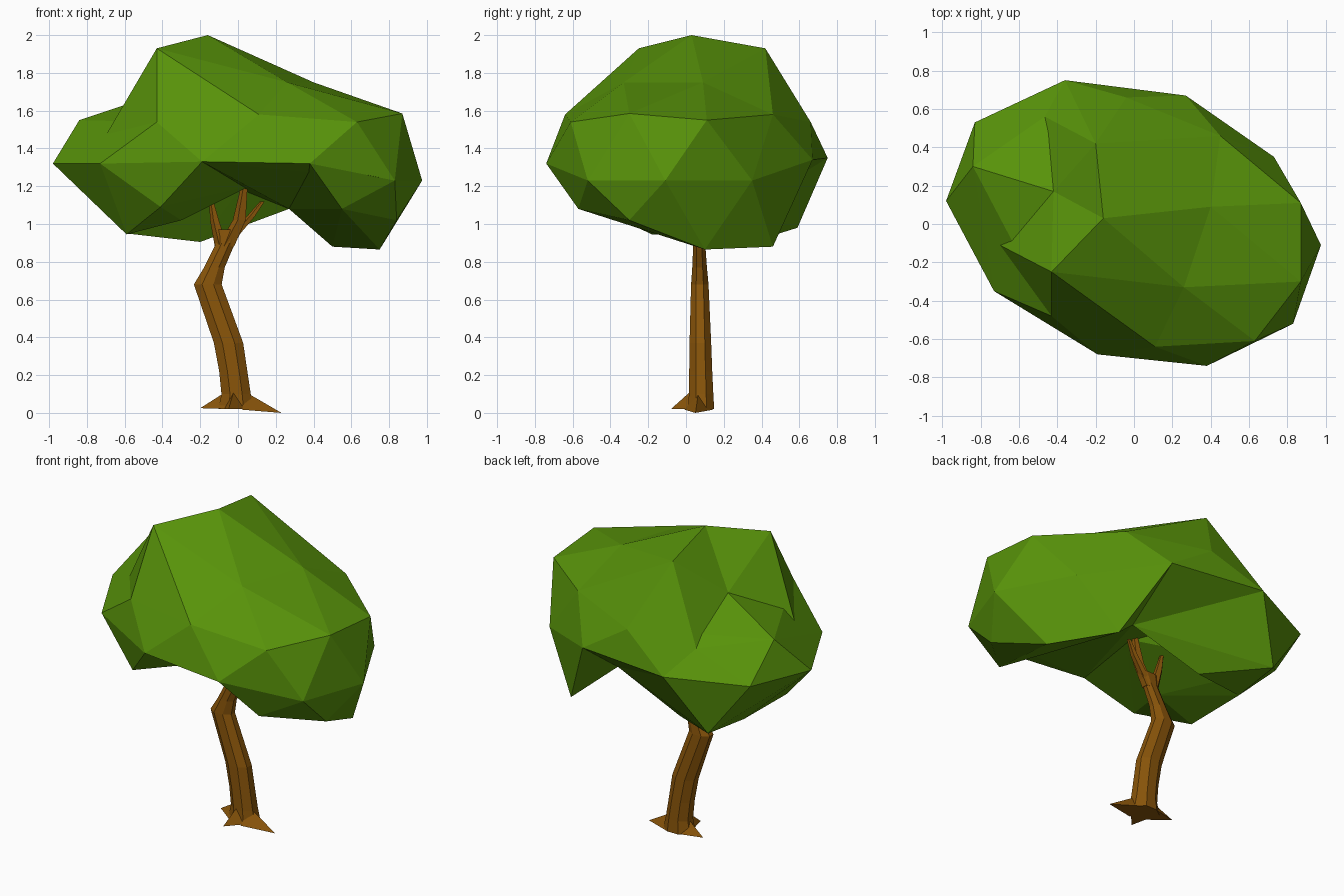
import bpy, bmesh, math
from mathutils import Vector

if "Cube" in bpy.data.objects:
    bpy.data.objects.remove(bpy.data.objects["Cube"])


def material(name, rgb):
    m = bpy.data.materials.new(name)
    m.diffuse_color = (*rgb, 1)
    m.use_nodes = True
    m.node_tree.nodes["Principled BSDF"].inputs["Base Color"].default_value = m.diffuse_color
    return m


leaf = material("leaf_green", (0.097, 0.29, 0.003))
bark = material("bark_brown", (0.25, 0.09, 0.003))


def finish(name, bm, mat):
    bmesh.ops.recalc_face_normals(bm, faces=bm.faces)
    me = bpy.data.meshes.new(name)
    bm.to_mesh(me)
    bm.free()
    me.materials.append(mat)
    ob = bpy.data.objects.new(name, me)
    bpy.context.collection.objects.link(ob)
    return ob


def lobe(name, points, dents=()):
    """Faceted leaf mass: convex skin around corner points, then dented corners sink back.
    Each dent is (corner, height it is lifted while the skin is made)."""
    bm = bmesh.new()
    for p in points:
        bm.verts.new(p)
    sunk = [(bm.verts.new((x, y, z + lift)), lift) for (x, y, z), lift in dents]
    bmesh.ops.convex_hull(bm, input=bm.verts[:])
    for v, lift in sunk:
        v.co.z -= lift
    loose = [v for v in bm.verts if not v.link_faces]
    bmesh.ops.delete(bm, geom=loose, context='VERTS')
    return finish(name, bm, leaf)


def limb(name, rings, sides=6):
    """Bent tapered tube; each ring is (x, y, z, x radius, y radius)."""
    bm = bmesh.new()
    loops = []
    for x, y, z, rx, ry in rings:
        loops.append([bm.verts.new((x + rx * math.cos(math.tau * (i + 0.5) / sides) / 0.93,
                                    y + ry * math.sin(math.tau * (i + 0.5) / sides), z))
                      for i in range(sides)])
    for a, b in zip(loops, loops[1:]):
        for i in range(sides):
            j = (i + 1) % sides
            bm.faces.new((a[i], a[j], b[j], b[i]))
    bm.faces.new(loops[0][::-1])
    bm.faces.new(loops[-1])
    return finish(name, bm, bark)


# corners shared between neighbouring lobes
slope_left = (-0.70, -0.11, 1.47)
slope_mid = (-0.42, 0.17, 1.69)
slope_back = (-0.465, 0.56, 1.49)
back_top = (-0.04, 0.66, 1.54)
rim_front_left = (-0.19, -0.68, 1.33)
rim_front_right = (0.38, -0.74, 1.32)
rim_back_left = (-0.36, 0.75, 1.35)
rim_back_right = (0.27, 0.67, 1.34)
side_front = (0.83, -0.52, 1.23)
side_tip = (0.975, -0.11, 1.23)
side_back = (0.73, 0.35, 1.23)
arch = (0.27, 0.31, 1.08)
low_left = (-0.59, 0.25, 0.95)
low_back = (-0.57, 0.59, 0.98)

# main crown
lobe("crown_main", [
    (-0.16, 0.03, 2.0), (-0.43, -0.25, 1.93), (-0.20, 0.42, 1.93),
    slope_left, slope_back, (-0.43, -0.48, 1.54),
    (0.11, -0.64, 1.58), (0.63, -0.61, 1.54),
    (0.87, -0.30, 1.585), (0.87, 0.11, 1.55),
    (0.45, 0.46, 1.58), back_top, rim_front_left, rim_front_right,
    rim_back_left, rim_back_right, side_front, side_tip, side_back,
    (0.08, 0.0, 1.19), arch],
    dents=[(slope_mid, 0.24), ((0.26, -0.33, 1.75), 0.1), ((0.40, 0.09, 1.75), 0.1)])

# left lobe, lower and reaching to the back
lobe("crown_left", [
    slope_left, slope_mid, slope_back, back_top, (-0.84, 0.30, 1.55),
    (-0.98, 0.12, 1.32), (-0.83, 0.53, 1.33), (-0.73, -0.35, 1.32),
    (-0.43, -0.48, 1.54), (-0.41, -0.49, 1.09), rim_front_left,
    rim_back_left, low_left, low_back, (-0.59, -0.18, 0.945),
    (-0.30, -0.15, 1.02), (0.06, 0.0, 1.2)])

# hanging back lobe
lobe("crown_back", [
    low_left, low_back, (-0.20, 0.35, 0.905), arch, rim_back_left,
    (0.06, 0.15, 1.25), (-0.02, 0.62, 1.37)])

# hanging right lobe
lobe("crown_right", [
    side_front, side_tip, side_back, rim_front_right, rim_back_right, arch,
    (0.55, -0.57, 1.08), (0.84, -0.30, 1.02), (0.75, 0.10, 0.865),
    (0.50, 0.46, 0.88), (0.53, 0.48, 1.22)])

# trunk
limb("trunk", [
    (-0.01, 0.08, 0.02, 0.095, 0.075), (-0.01, 0.08, 0.10, 0.078, 0.07),
    (-0.025, 0.078, 0.22, 0.075, 0.066), (-0.05, 0.076, 0.37, 0.078, 0.062),
    (-0.16, 0.073, 0.68, 0.074, 0.05), (-0.125, 0.072, 0.77, 0.055, 0.042),
    (-0.065, 0.07, 0.90, 0.05, 0.034), (-0.045, 0.072, 0.97, 0.07, 0.03)], 8)

# branches
limb("branch_middle", [(-0.06, 0.07, 0.88, 0.045, 0.034), (0.01, 0.06, 1.02, 0.035, 0.03),
                       (0.035, 0.05, 1.20, 0.018, 0.018)], 5)
limb("branch_left", [(-0.085, 0.07, 0.88, 0.035, 0.03), (-0.122, 0.078, 1.02, 0.024, 0.022),
                     (-0.14, 0.085, 1.12, 0.012, 0.012)], 5)
limb("branch_right", [(-0.03, 0.07, 0.93, 0.03, 0.028), (0.07, 0.09, 1.04, 0.022, 0.022),
                      (0.13, 0.11, 1.12, 0.012, 0.012)], 5)


# roots: flat wedges running out from the trunk foot
def root(name, tip, width):
    foot = Vector((-0.01, 0.07, 0.02))
    tip = Vector(tip)
    d = (tip - foot).normalized()
    side = Vector((-d.y, d.x, 0)) * width
    start = foot + d * 0.04
    bm = bmesh.new()
    pts = (tip, start + side, start - side, start + Vector((0, 0, 0.10)))
    vs = [bm.verts.new(p) for p in pts]
    for f in ((0, 1, 3), (0, 3, 2), (1, 2, 3), (0, 2, 1)):
        bm.faces.new([vs[i] for i in f])
    return finish(name, bm, bark)


root("root_right", (0.23, 0.05, 0.0), 0.075)
root("root_left", (-0.20, 0.11, 0.025), 0.07)
root("root_front", (-0.05, -0.08, 0.02), 0.06)
